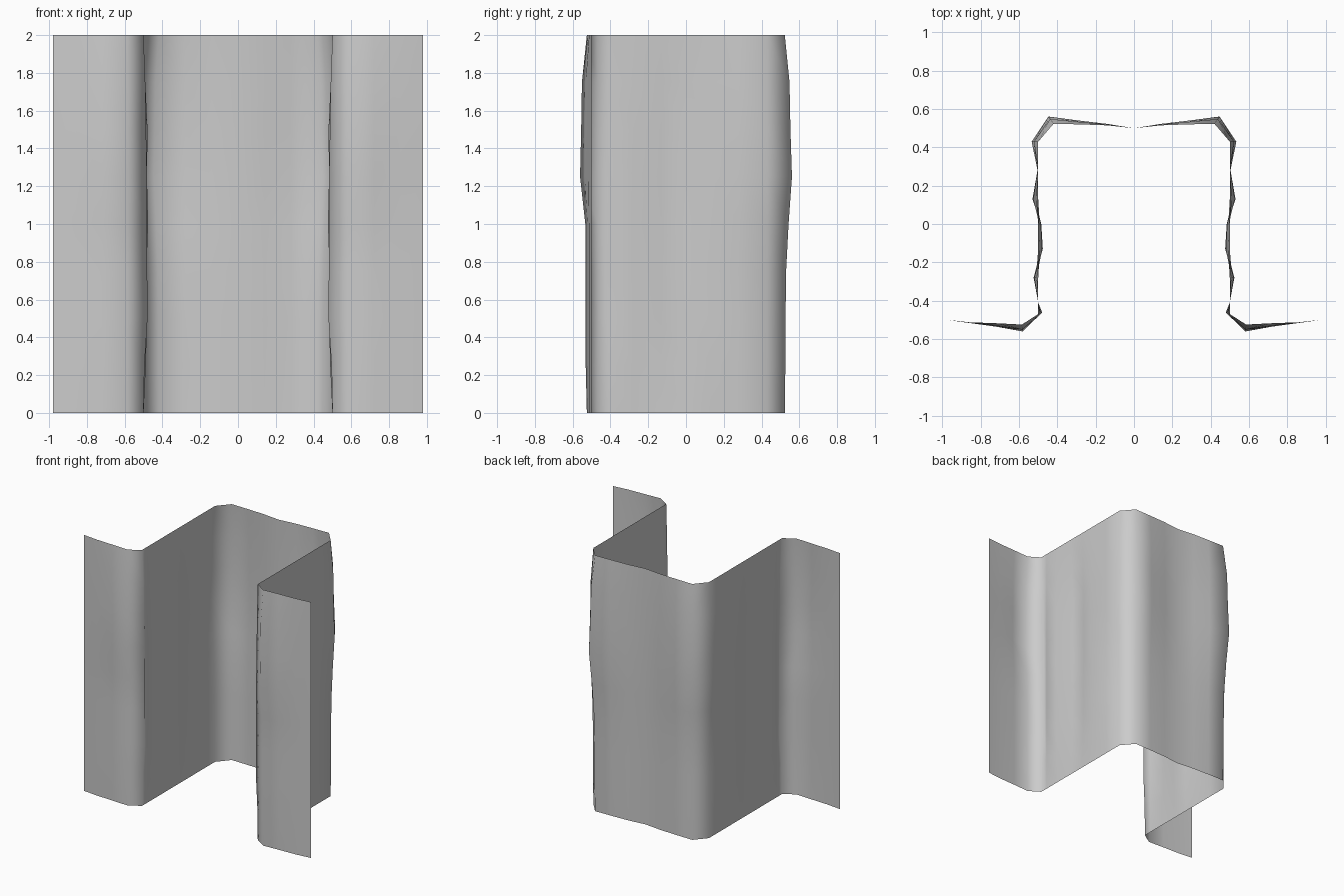
import bpy, bmesh

if "Cube" in bpy.data.objects:
    bpy.data.objects.remove(bpy.data.objects["Cube"])

# half cross-section (right side, centre to outer edge): x, y and push direction dx, dy
profile = [
    (0.00, 0.500, 0.0, 0.0), (0.14, 0.515, 0.0, 0.2), (0.28, 0.520, 0.0, 0.5),
    (0.42, 0.523, 0.7, 1.0), (0.50, 0.430, 0.9, 0.0),
    (0.50, 0.280, 0.1, 0.0), (0.50, 0.130, 0.75, 0.0), (0.50, 0.000, -0.4, 0.0),
    (0.50, -0.130, -0.6, 0.0), (0.50, -0.280, 0.6, 0.0), (0.50, -0.410, 0.0, 0.0),
    (0.50, -0.470, -0.6, 0.2), (0.585, -0.525, -0.1, -1.0),
    (0.72, -0.518, 0.0, -0.5), (0.86, -0.513, 0.0, -0.1), (0.98, -0.500, 0.0, 0.0)]

# weathering strength for each height row (0 at both ends)
back = [0, .003, .004, .007, .02, .038, .03, .025, 0]
front = [0, .006, .006, .006, .008, .036, .03, .026, 0]
side = [0, .02, .03, .025, .04, .03, .035, .015, 0]
groove = [0, .008, .035, .032, .032, .03, .022, .015, 0]


def strength(i, row):
    if i < 5:
        return back[row]
    if i < 11:
        return side[row]
    return groove[row] if i == 11 else front[row]


# folded wall sheet: rows of the cross-section stacked in z
bm = bmesh.new()
grid = []
for row in range(9):
    grid.append([bm.verts.new((x + dx * strength(i, row), y + dy * strength(i, row), row * 0.25))
                 for i, (x, y, dx, dy) in enumerate(profile)])
for a, b in zip(grid, grid[1:]):
    for i in range(len(profile) - 1):
        bm.faces.new((a[i], b[i], b[i + 1], a[i + 1]))

# mirrored left half, welded along the centre
half = bm.verts[:] + bm.edges[:] + bm.faces[:]
copy = bmesh.ops.duplicate(bm, geom=half)["geom"]
for v in copy:
    if isinstance(v, bmesh.types.BMVert):
        v.co.x *= -1
bmesh.ops.remove_doubles(bm, verts=bm.verts[:], dist=0.0005)
bmesh.ops.recalc_face_normals(bm, faces=bm.faces[:])
bm.faces.ensure_lookup_table()
bm.normal_update()
if sum(f.normal.y * f.calc_area() for f in bm.faces) > 0:
    bmesh.ops.reverse_faces(bm, faces=bm.faces[:])

mesh = bpy.data.meshes.new("folded_wall")
bm.to_mesh(mesh)
bm.free()
mesh.shade_smooth()
wall = bpy.data.objects.new("folded_wall", mesh)
bpy.context.collection.objects.link(wall)
